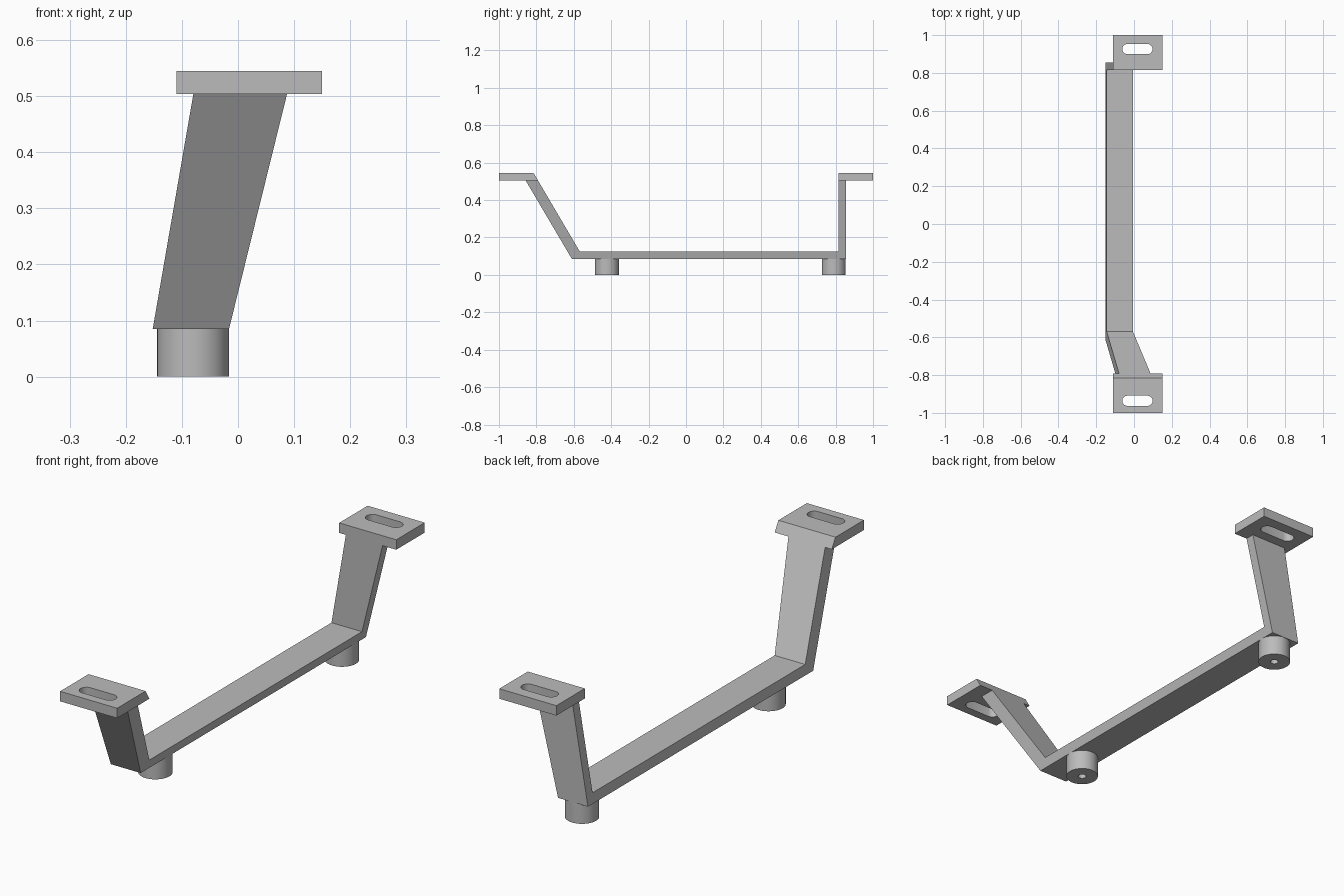
import bpy, bmesh, math

cube = bpy.data.objects.get("Cube")
if cube:
    bpy.data.objects.remove(cube, do_unlink=True)

grey = bpy.data.materials.new("plain_grey")
grey.use_nodes = True
COLOUR = (0.5, 0.5, 0.5, 1)
grey.diffuse_color = COLOUR
grey.node_tree.nodes["Principled BSDF"].inputs["Base Color"].default_value = COLOUR

BASE, BAR_TOP, SEAT, TOP = 0.085, 0.125, 0.504, 0.545


def prism(name, outline, low, high):
    """Join two copies of an outline, placed by the functions low and high."""
    bm = bmesh.new()
    a = [bm.verts.new(low(*p)) for p in outline]
    b = [bm.verts.new(high(*p)) for p in outline]
    bm.faces.new(a)
    bm.faces.new(b[::-1])
    n = len(outline)
    for i in range(n):
        j = (i + 1) % n
        bm.faces.new((a[j], a[i], b[i], b[j]))
    bmesh.ops.recalc_face_normals(bm, faces=bm.faces)
    mesh = bpy.data.meshes.new(name)
    bm.to_mesh(mesh)
    bm.free()
    obj = bpy.data.objects.new(name, mesh)
    bpy.context.collection.objects.link(obj)
    mesh.materials.append(grey)
    return obj


def upright(name, outline, z0, z1):
    return prism(name, outline, lambda x, y: (x, y, z0), lambda x, y: (x, y, z1))


def stadium(cx, cy, half, r, steps=32):
    """Circle of radius r, stretched along x by half on each side."""
    angles = [math.tau * (i + 0.5) / steps for i in range(steps)]
    return [(cx + math.copysign(half, math.cos(t)) + r * math.cos(t),
             cy + r * math.sin(t)) for t in angles]


def activate(obj):
    bpy.ops.object.select_all(action="DESELECT")
    obj.select_set(True)
    bpy.context.view_layer.objects.active = obj


def cut(obj, cutter):
    cutter.hide_render = True
    activate(obj)
    mod = obj.modifiers.new("hole", "BOOLEAN")
    mod.operation = "DIFFERENCE"
    mod.solver = "EXACT"
    mod.object = cutter
    bpy.ops.object.modifier_apply(modifier=mod.name)
    bpy.data.objects.remove(cutter, do_unlink=True)
    activate(obj)
    bpy.ops.object.shade_smooth_by_angle(angle=math.radians(30))


# Bent strap: side profile (y, z) whose two edges lean with height
strap = [(-0.61, BASE), (0.855, BASE), (0.855, SEAT), (0.815, SEAT),
         (0.815, BAR_TOP), (-0.568, BAR_TOP), (-0.791, SEAT), (-0.857, SEAT)]
prism("bent_strap", strap,
      lambda y, z: (-0.152 + 0.173 * (z - BASE), y, z),
      lambda y, z: (-0.016 + 0.247 * (z - BASE), y, z))

# Slotted mounting plates: the front one ends in a slope that follows the leg
plates = {
    "front_plate": ([(-1, SEAT), (-0.791, SEAT), (-0.815, TOP), (-1, TOP)], -0.936),
    "rear_plate": ([(0.815, SEAT), (1, SEAT), (1, TOP), (0.815, TOP)], 0.926),
}
for name, (profile, slot_y) in plates.items():
    plate = prism(name, profile,
                  lambda y, z: (-0.11, y, z), lambda y, z: (0.15, y, z))
    cut(plate, upright("slot_cutter", stadium(0.018, slot_y, 0.053, 0.027), 0.4, 0.6))

# Round feet with a small blind hole underneath
for name, y in (("front_foot", -0.423), ("rear_foot", 0.79)):
    foot = upright(name, stadium(-0.08, y, 0, 0.064, 64), 0, BASE)
    cut(foot, upright("hole_cutter", stadium(-0.08, y, 0, 0.016), -0.1, BASE - 0.005))
